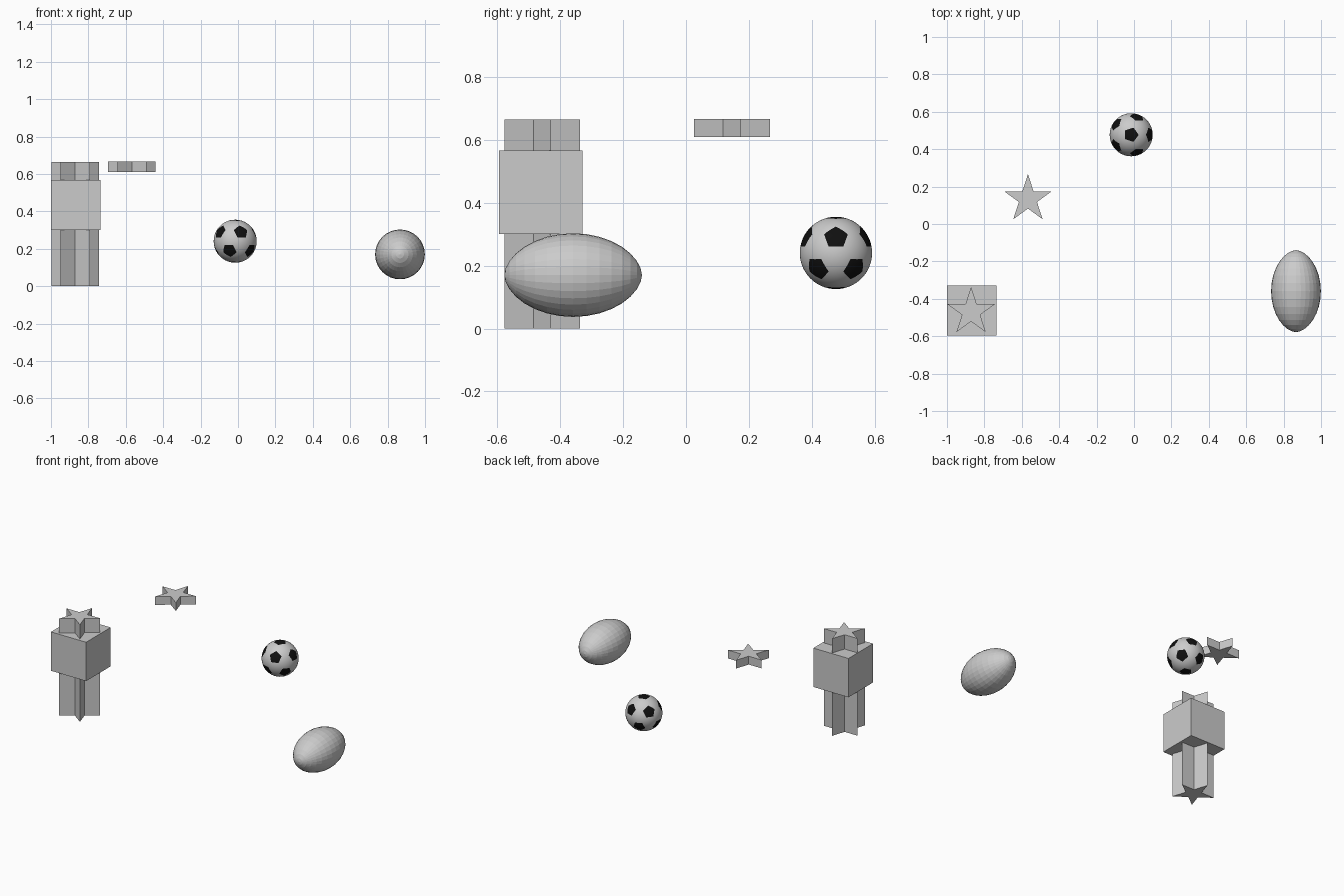
import bpy, bmesh
from math import sin, cos, pi, radians, atan
from mathutils import Vector

if "Cube" in bpy.data.objects:
    bpy.data.objects.remove(bpy.data.objects["Cube"])


def add_object(name, bm, location=(0, 0, 0)):
    bmesh.ops.recalc_face_normals(bm, faces=bm.faces[:])
    mesh = bpy.data.meshes.new(name)
    bm.to_mesh(mesh)
    bm.free()
    obj = bpy.data.objects.new(name, mesh)
    obj.location = location
    bpy.context.collection.objects.link(obj)
    return obj


def star_prism(name, x, y, z0, z1, radius=0.1335):
    bm = bmesh.new()
    ring = []
    for i in range(10):
        r = radius if i % 2 == 0 else radius * 0.382
        a = pi / 2 + i * pi / 5
        ring.append(bm.verts.new((r * cos(a), r * sin(a), 0)))
    face = bm.faces.new(ring)
    top = bmesh.ops.extrude_face_region(bm, geom=[face])
    verts = [v for v in top["geom"] if isinstance(v, bmesh.types.BMVert)]
    bmesh.ops.translate(bm, verts=verts, vec=(0, 0, z1 - z0))
    return add_object(name, bm, (x, y, z0))


# Star column running through the block, and the small floating star
star_prism("star_column", -0.871, -0.470, 0.0, 0.665)
star_prism("small_star", -0.567, 0.1335, 0.610, 0.667)

# Block around the column
bm = bmesh.new()
bmesh.ops.create_cube(bm, size=0.266)
add_object("block", bm, (-0.867, -0.462, 0.434))

# Oval ball: faceted sphere stretched along y with slightly pointed ends
bm = bmesh.new()
bmesh.ops.create_uvsphere(bm, u_segments=32, v_segments=16, radius=1)
for v in bm.verts:
    t = v.co.z
    taper = max(1 - t * t, 0) ** 0.06
    v.co = Vector((v.co.x * taper * 0.133, t * 0.219, v.co.y * taper * 0.133))
add_object("oval_ball", bm, (0.866, -0.359, 0.170))

# Football: truncated icosahedron, panels subdivided and pushed onto a sphere
radius = 0.115
tilt = atan(0.5)
corners = [Vector((0, 0, 1)), Vector((0, 0, -1))]
for i in range(10):
    a = radians(36 * i)
    e = tilt if i % 2 == 0 else -tilt
    corners.append(Vector((cos(e) * cos(a), cos(e) * sin(a), sin(e))))
bm = bmesh.new()
for p in corners:
    for q in corners:
        if 0.1 < (p - q).length < 1.2:
            bm.verts.new(p.lerp(q, 1 / 3))
bmesh.ops.convex_hull(bm, input=bm.verts[:])
bmesh.ops.dissolve_limit(bm, angle_limit=radians(5), verts=bm.verts[:], edges=bm.edges[:])
for f in bm.faces:
    f.material_index = 1 if len(f.verts) == 5 else 0
bmesh.ops.poke(bm, faces=bm.faces[:])
bmesh.ops.subdivide_edges(bm, edges=bm.edges[:], cuts=3, use_grid_fill=True)
for v in bm.verts:
    v.co = v.co.normalized() * radius
for f in bm.faces:
    f.smooth = True
ball = add_object("football", bm, (-0.015, 0.477, 0.2405))
black = bpy.data.materials.new("black_panel")
black.diffuse_color = (0.005, 0.005, 0.005, 1)
black.use_nodes = True
black.node_tree.nodes["Principled BSDF"].inputs["Base Color"].default_value = black.diffuse_color
ball.data.materials.append(None)
ball.data.materials.append(black)
